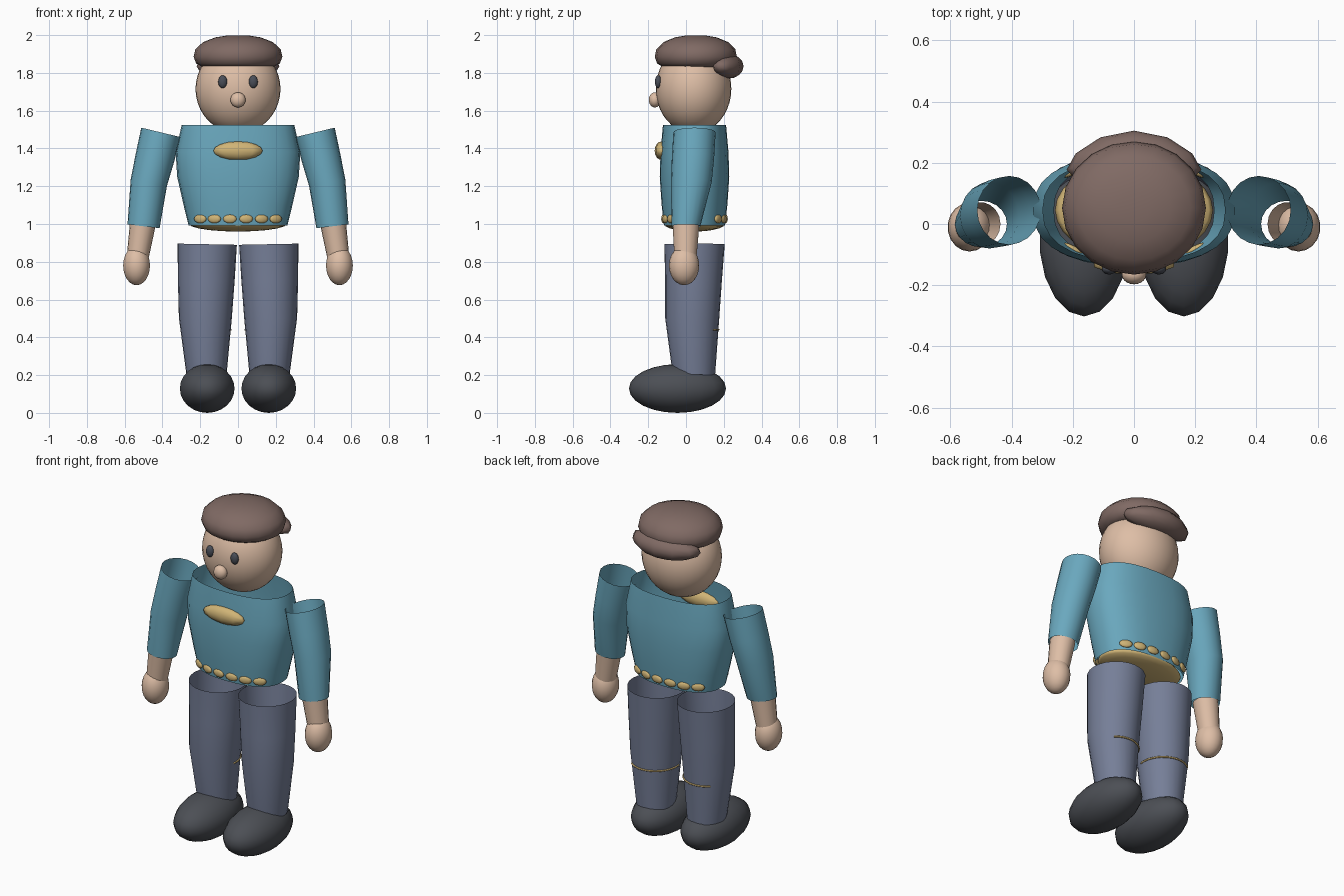
import bpy, bmesh, math
from mathutils import Vector, Matrix

cube = bpy.data.objects.get("Cube")
if cube:
    bpy.data.objects.remove(cube, do_unlink=True)


def material(name, rgb):
    """Flat colour given as sRGB bytes, stored linear."""
    col = [((c / 255 + 0.055) / 1.055) ** 2.4 for c in rgb] + [1]
    m = bpy.data.materials.new(name)
    m.use_nodes = True
    m.diffuse_color = col
    m.node_tree.nodes["Principled BSDF"].inputs["Base Color"].default_value = col
    return m


SKIN = material("skin", (222, 190, 166))
TEAL = material("teal_cloth", (106, 168, 190))
DENIM = material("grey_blue_cloth", (118, 127, 152))
BROWN = material("brown_felt", (128, 106, 100))
GOLD = material("gold", (208, 180, 118))
DARK = material("dark_leather", (76, 79, 85))
EYE = material("dark_eye", (74, 78, 88))


def finish(bm, name, mat):
    me = bpy.data.meshes.new(name)
    bm.to_mesh(me)
    bm.free()
    me.materials.append(mat)
    ob = bpy.data.objects.new(name, me)
    bpy.context.collection.objects.link(ob)
    for p in me.polygons:
        p.use_smooth = True
    return ob


def ellipsoid(name, mat, centre, radii, seg=20, rings=12, bend=0, turn=0):
    """Stretched sphere; bend curves the ends forward, turn spins about z."""
    bm = bmesh.new()
    bmesh.ops.create_uvsphere(bm, u_segments=seg, v_segments=rings, radius=1)
    rot = Matrix.Rotation(turn, 3, "Z")
    for v in bm.verts:
        p = Vector(a * b for a, b in zip(v.co, radii))
        p.y -= bend * p.x ** 2
        v.co = rot @ p + Vector(centre)
    return finish(bm, name, mat)


def oval(t, rx, ry, power=2):
    c, s = math.cos(t), math.sin(t)
    e = 2 / power
    return (math.copysign(abs(c) ** e, c) * rx, math.copysign(abs(s) ** e, s) * ry)


def loft(name, mat, rings, seg=24, power=2, closed=False):
    """Skin through oval rings of (x, y, z, rx, ry, slope along x)."""
    bm = bmesh.new()
    loops = []
    for cx, cy, cz, rx, ry, slope in rings:
        pts = [oval(2 * math.pi * i / seg, rx, ry, power) for i in range(seg)]
        loops.append([bm.verts.new((cx + x, cy + y, cz + slope * x)) for x, y in pts])
    for a, b in zip(loops, loops[1:]):
        for i in range(seg):
            j = (i + 1) % seg
            bm.faces.new((a[i], a[j], b[j], b[i]))
    if closed:
        bm.faces.new(loops[0][::-1])
        bm.faces.new(loops[-1])
    bmesh.ops.recalc_face_normals(bm, faces=bm.faces)
    return finish(bm, name, mat)


# Head and face
ellipsoid("head", SKIN, (0, 0.04, 1.715), (0.225, 0.2, 0.235), 32, 20)
ellipsoid("nose", SKIN, (0, -0.165, 1.657), (0.04, 0.032, 0.04))

# Cap with a curved peak at the back
cap = [(0.19, 1.832), (0.222, 1.85), (0.235, 1.885), (0.226, 1.925),
       (0.185, 1.963), (0.12, 1.988), (0.05, 1.999)]
loft("cap", BROWN, [(0, 0.052, z, r, r * 0.925, 0) for r, z in cap], 20, closed=True)
ellipsoid("cap_peak", BROWN, (0, 0.221, 1.835), (0.22, 0.084, 0.066), 12, 8, bend=0.9)

# Jersey body, open at the neck
body = [(0.993, 0.262, 0.162), (1.1, 0.288, 0.174), (1.25, 0.322, 0.184),
        (1.38, 0.33, 0.18), (1.525, 0.298, 0.167)]
loft("jersey", TEAL, [(0, 0.045, z, rx, ry, 0) for z, rx, ry in body], 28, 2.4)

# Chest emblem and waistband with studs front and back
ellipsoid("chest_emblem", GOLD, (0, -0.13, 1.388), (0.137, 0.036, 0.049), 10, 8)
ellipsoid("waistband", GOLD, (0, 0.045, 1.0), (0.258, 0.16, 0.04), 28, 10)
for k, x in enumerate((-0.2, -0.125, -0.043, 0.043, 0.125, 0.2)):
    depth = 0.166 * (1 - (abs(x) / 0.27) ** 2.4) ** (1 / 2.4)
    for side, face in (("front", -1), ("back", 1)):
        ellipsoid(f"waist_stud_{side}_{k + 1}", GOLD, (x, 0.045 + face * depth, 1.027),
                  (0.038, 0.011, 0.023), 10, 6, turn=-face * 2.5 * x)

for side, s in (("left", 1), ("right", -1)):
    ellipsoid(f"eye_{side}", EYE, (s * 0.081, -0.147, 1.753), (0.024, 0.018, 0.034), 16, 10)

    # Arm: open sleeve, wrist and hand
    sleeve = [(0.408, 0.045, 1.485, 0.104, 0.112), (0.44, 0.037, 1.35, 0.101, 0.112),
              (0.472, 0.028, 1.22, 0.096, 0.108), (0.5, 0, 0.988, 0.085, 0.076)]
    loft(f"sleeve_{side}", TEAL, [(s * x, y, z, rx, ry, s * t) for (x, y, z, rx, ry), t
                                  in zip(sleeve, (0.24, 0.24, 0.18, 0.12))], 20)
    loft(f"wrist_{side}", SKIN, [(s * 0.504, 0, 1.0, 0.068, 0.072, s * 0.12),
                                 (s * 0.53, -0.003, 0.83, 0.058, 0.06, s * 0.12)], 18)
    ellipsoid(f"hand_{side}", SKIN, (s * 0.537, -0.01, 0.78), (0.072, 0.08, 0.104), 18, 12)

    # Leg: open trouser, back seam and shoe
    leg = [(0.163, 0.045, 0.893, 0.157, 0.16), (0.168, 0.04, 0.7, 0.15, 0.15),
           (0.173, 0.033, 0.5, 0.14, 0.143), (0.167, 0.042, 0.2, 0.106, 0.112)]
    loft(f"trouser_{side}", DENIM, [(s * x, y, z, rx, ry, s * 0.02)
                                    for x, y, z, rx, ry in leg], 24)
    curve = bpy.data.curves.new(f"knee_seam_{side}", "CURVE")
    curve.dimensions = "3D"
    curve.bevel_depth = 0.005
    curve.bevel_resolution = 1
    spline = curve.splines.new("POLY")
    spline.points.add(20)
    for i, p in enumerate(spline.points):
        x, y = oval(math.radians(50 + 7 * i), 0.134, 0.138)
        p.co = (s * (0.172 + x), 0.035 + y, 0.441, 1)
    curve.materials.append(GOLD)
    bpy.context.collection.objects.link(bpy.data.objects.new(curve.name, curve))
    ellipsoid(f"shoe_{side}", DARK, (s * 0.163, -0.045, 0.129), (0.147, 0.257, 0.129), 18, 12)
